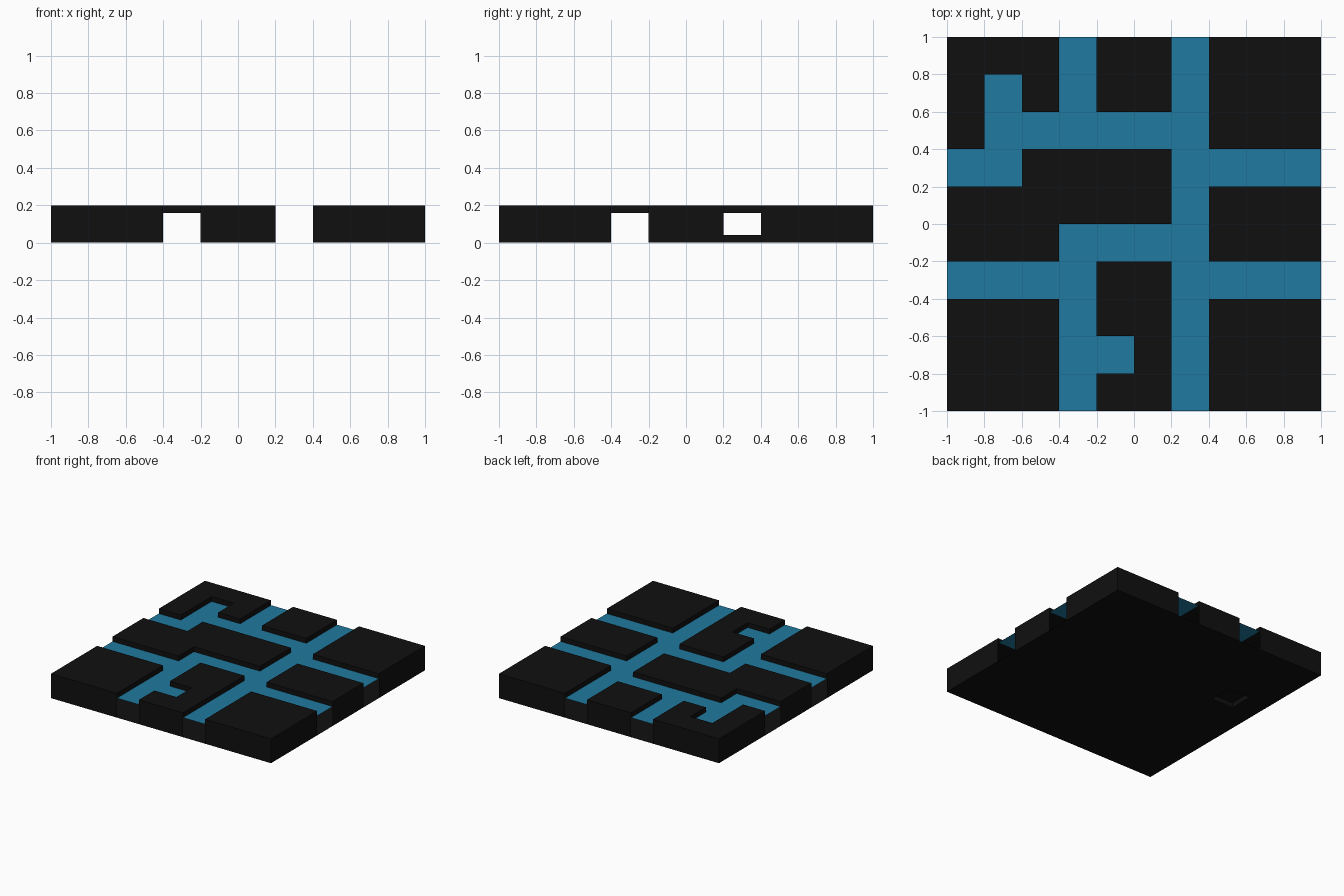
import bpy, bmesh

if "Cube" in bpy.data.objects:
    bpy.data.objects.remove(bpy.data.objects["Cube"])

# Tile plan seen from above, first row is the back: '#' raised block, '.' channel
PLAN = ["###.##.###",
        "#.#.##.###",
        "#......###",
        "..####....",
        "######.###",
        "###....###",
        "....##....",
        "###.##.###",
        "###..#.###",
        "###.##.###"]
N, S = 10, 0.2
TOP, FLOOR, RECESS = 0.2, 0.16, 0.04
SIDES = ((1, 0), (-1, 0), (0, 1), (0, -1))


def material(name, color):
    m = bpy.data.materials.new(name)
    m.diffuse_color = color
    m.use_nodes = True
    m.node_tree.nodes["Principled BSDF"].inputs["Base Color"].default_value = m.diffuse_color
    return m


black = material("black", (0.005, 0.005, 0.005, 1))
blue = material("blue", (0.014, 0.195, 0.352, 1))


def kind(i, j):
    """Tile type, or None outside the board."""
    return PLAN[N - 1 - j][i] if 0 <= i < N and 0 <= j < N else None


def flat(i, j, z, up=True):
    x, y = i * S - 1, j * S - 1
    q = [(x, y, z), (x + S, y, z), (x + S, y + S, z), (x, y + S, z)]
    return q if up else q[::-1]


def side(i, j, d, z0, z1):
    """Upright face on the side d of a tile, facing outward."""
    cx, cy, h = i * S - 1 + S / 2, j * S - 1 + S / 2, S / 2
    ax, ay = cx + (d[0] + d[1]) * h, cy + (d[1] - d[0]) * h
    bx, by = cx + (d[0] - d[1]) * h, cy + (d[1] + d[0]) * h
    return [(ax, ay, z0), (bx, by, z0), (bx, by, z1), (ax, ay, z1)]


def build(name, quads, mat):
    bm = bmesh.new()
    for q in quads:
        bm.faces.new([bm.verts.new(p) for p in q])
    bmesh.ops.remove_doubles(bm, verts=bm.verts, dist=1e-4)
    me = bpy.data.meshes.new(name)
    bm.to_mesh(me)
    bm.free()
    me.materials.append(mat)
    ob = bpy.data.objects.new(name, me)
    bpy.context.collection.objects.link(ob)


tiles = [(i, j) for i in range(N) for j in range(N)]
blocks = [t for t in tiles if kind(*t) == "#"]
channels = [t for t in tiles if kind(*t) == "."]

# Raised blocks: caps, low steps down to the channels, full outer walls
caps = [flat(i, j, TOP) for i, j in blocks]
for i, j in blocks:
    for d in SIDES:
        near = kind(i + d[0], j + d[1])
        if near != "#":
            caps.append(side(i, j, d, FLOOR if near else 0, TOP))
build("raised_blocks", caps, black)

# Channel floor, a thin sheet open at the board edges
build("channel_floor", [flat(i, j, FLOOR) for i, j in channels], blue)

# Base sheet with one square recess underneath
hole = (1, 6)
base = [flat(i, j, RECESS if (i, j) == hole else 0, False) for i, j in tiles]
base += [side(*hole, d, 0, RECESS)[::-1] for d in SIDES]
build("base_plate", base, black)
